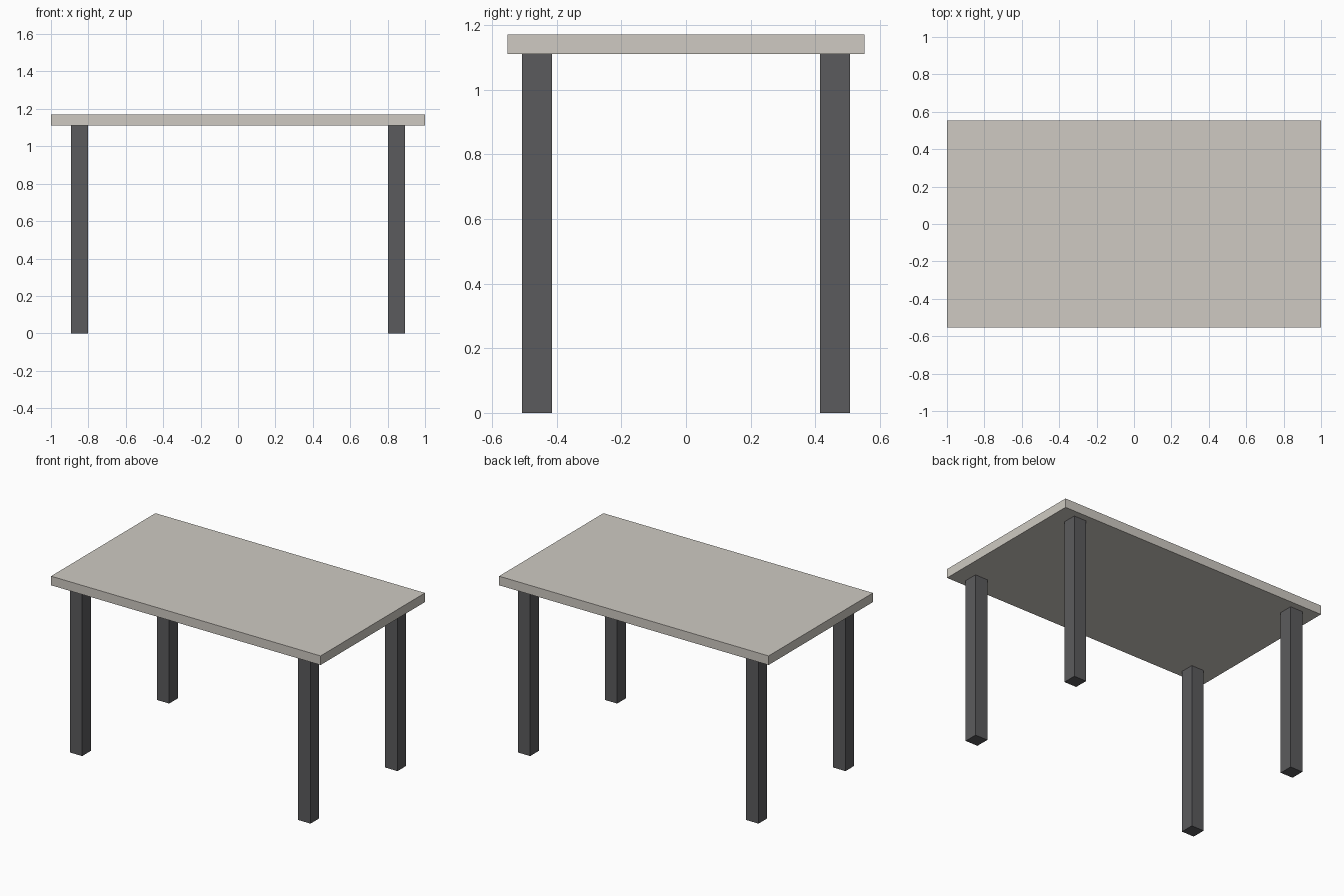
import bpy

if "Cube" in bpy.data.objects:
    bpy.data.objects.remove(bpy.data.objects["Cube"])


def material(name, color):
    mat = bpy.data.materials.new(name)
    mat.diffuse_color = (*color, 1)
    mat.use_nodes = True
    mat.node_tree.nodes["Principled BSDF"].inputs["Base Color"].default_value = mat.diffuse_color
    return mat


def box(name, center, size, mat):
    bpy.ops.mesh.primitive_cube_add(size=1, location=center)
    obj = bpy.context.object
    obj.name = name
    obj.scale = size
    bpy.ops.object.transform_apply(location=False, rotation=False, scale=True)
    obj.data.materials.append(mat)
    return obj


stone = material("pale_top", (0.62, 0.59, 0.54))
dark = material("dark_legs", (0.105, 0.105, 0.11))

LEG_HEIGHT = 1.11
TOP_THICKNESS = 0.061
LEG_WIDTH = 0.092

# Tabletop slab
box("tabletop", (0, 0, LEG_HEIGHT + TOP_THICKNESS / 2), (2, 1.106, TOP_THICKNESS), stone)

# Four square legs, set in from the corners
for side, sx in (("left", -1), ("right", 1)):
    for end, sy in (("front", -1), ("back", 1)):
        box(f"{end}_{side}_leg", (sx * 0.847, sy * 0.461, LEG_HEIGHT / 2),
            (LEG_WIDTH, LEG_WIDTH, LEG_HEIGHT), dark)
